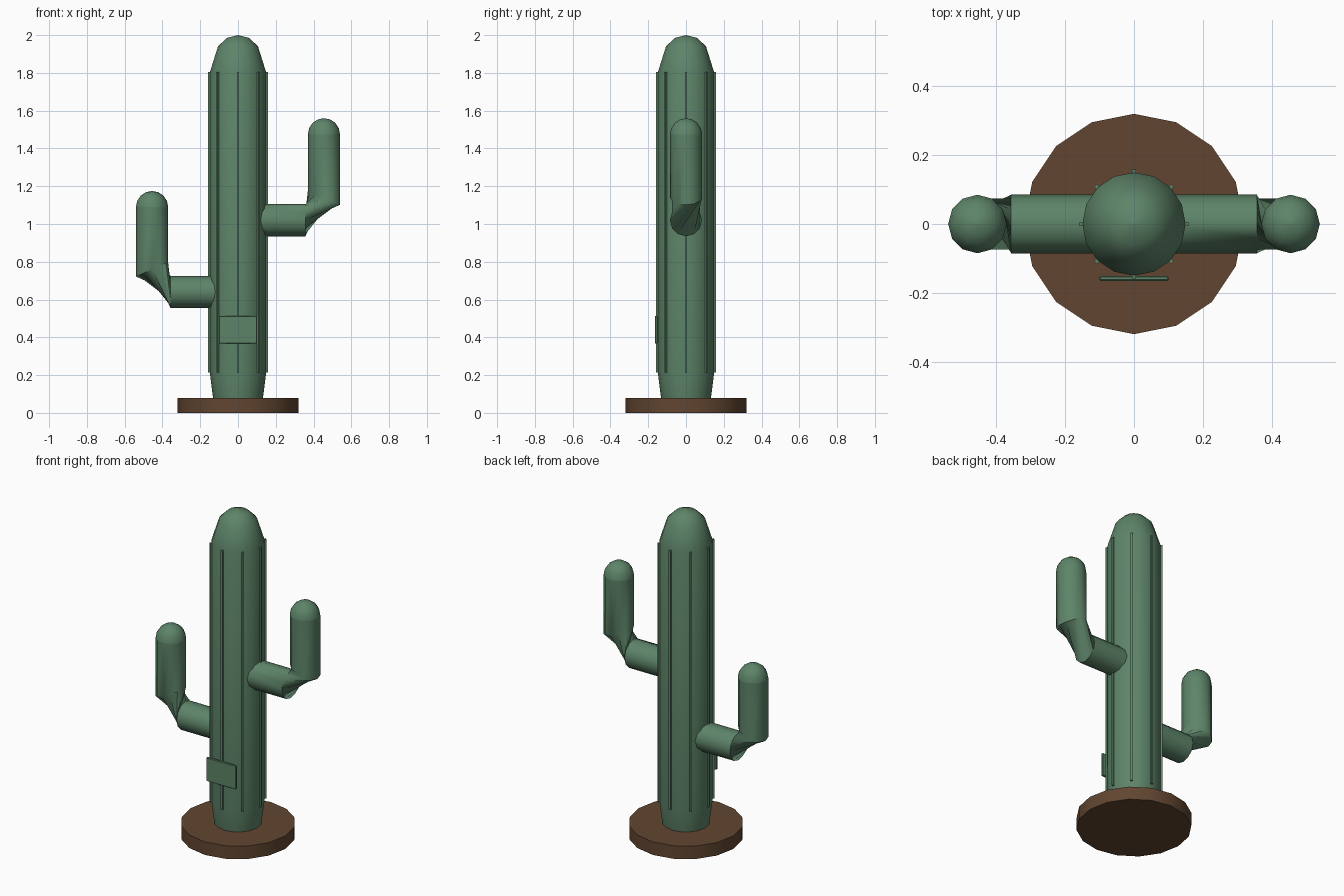
import bpy, bmesh
from math import sin, cos, pi, radians
from mathutils import Vector

if "Cube" in bpy.data.objects:
    bpy.data.objects.remove(bpy.data.objects["Cube"])


def material(name, rgb):
    m = bpy.data.materials.new(name)
    m.diffuse_color = (*rgb, 1)
    m.use_nodes = True
    m.node_tree.nodes["Principled BSDF"].inputs["Base Color"].default_value = m.diffuse_color
    return m


GREEN = material("cactus_green", (0.11, 0.23, 0.14))
BROWN = material("soil_brown", (0.12, 0.06, 0.03))


def loft(name, rings, mat, angle=40):
    """Skin a list of equal-sized vertex rings and cap both ends."""
    bm = bmesh.new()
    vs = [[bm.verts.new(p) for p in r] for r in rings]
    n = len(vs[0])
    for a, b in zip(vs, vs[1:]):
        for i in range(n):
            j = (i + 1) % n
            bm.faces.new((a[i], a[j], b[j], b[i]))
    bm.faces.new(vs[0][::-1])
    bm.faces.new(vs[-1])
    bmesh.ops.remove_doubles(bm, verts=bm.verts, dist=1e-5)
    bmesh.ops.recalc_face_normals(bm, faces=bm.faces)
    me = bpy.data.meshes.new(name)
    bm.to_mesh(me)
    bm.free()
    ob = bpy.data.objects.new(name, me)
    bpy.context.collection.objects.link(ob)
    me.materials.append(mat)
    bpy.ops.object.select_all(action='DESELECT')
    ob.select_set(True)
    bpy.context.view_layer.objects.active = ob
    bpy.ops.object.shade_smooth_by_angle(angle=radians(angle))
    return ob


def ring(center, u, v, r, n, twist=0.0):
    c, u, v = Vector(center), Vector(u), Vector(v)
    return [c + r * (cos(2 * pi * i / n + twist) * u + sin(2 * pi * i / n + twist) * v)
            for i in range(n)]


def lathe(name, profile, n, mat, angle=40):
    return loft(name, [ring((0, 0, z), (1, 0, 0), (0, 1, 0), r, n) for r, z in profile], mat, angle)


def box(name, size, loc, rot, mat, bevel=0.0):
    bpy.ops.mesh.primitive_cube_add(size=1, location=loc, rotation=(0, 0, rot))
    ob = bpy.context.object
    ob.name = name
    ob.scale = size
    bpy.ops.object.transform_apply(location=False, rotation=False, scale=True)
    ob.data.materials.append(mat)
    if bevel:
        ob.modifiers.new("bevel", 'BEVEL').width = bevel
    return ob


# Base disc and tapered, domed trunk
lathe("base", [(0.32, 0), (0.32, 0.08)], 16, BROWN, 30)
lathe("trunk", [(0.13, 0.07), (0.135, 0.10), (0.15, 0.22), (0.15, 1.8), (0.106, 1.94),
                (0.06, 1.985), (0.0005, 2.0)], 16, GREEN, 45)

# Eight thin ribs around the trunk
for k in range(8):
    a = k * pi / 4
    box(f"rib_{k + 1}", (0.02, 0.012, 1.59), (0.149 * cos(a), 0.149 * sin(a), 1.01), a, GREEN)


# Side arms: horizontal tube, twisted elbow, upright tube and round tip
def arm(name, side, z, top):
    r, n, x = 0.085, 12, 0.455 * side
    bend = Vector((side, 0, -0.45))
    y = Vector((0, side, 0))
    across = Vector((0, 0, -1))
    rings = [ring((0.08 * side, 0, z), across, y, r, n),
             ring((0.357 * side, 0, z), across, y, r, n)]
    q = pi / 2
    rings.append(ring((x, 0, z + 0.12), bend, y, r, n, q))
    rings.append(ring((x, 0, top), (side, 0, 0), y, r, n, q))
    loft(name, rings, GREEN, 45)
    tip = []
    for k in range(5):
        t = k * pi / 8
        tip.append(ring((x, 0, top + r * sin(t)), (side, 0, 0), y,
                        max(r * cos(t), 0.0005), n))
    loft(name + "_tip", tip, GREEN, 45)


arm("left_arm", -1, 0.64, 1.09)
arm("right_arm", 1, 1.02, 1.475)

# Small blank plate on the front
box("front_plate", (0.2, 0.014, 0.145), (0, -0.158, 0.44), 0, GREEN, 0.003)
